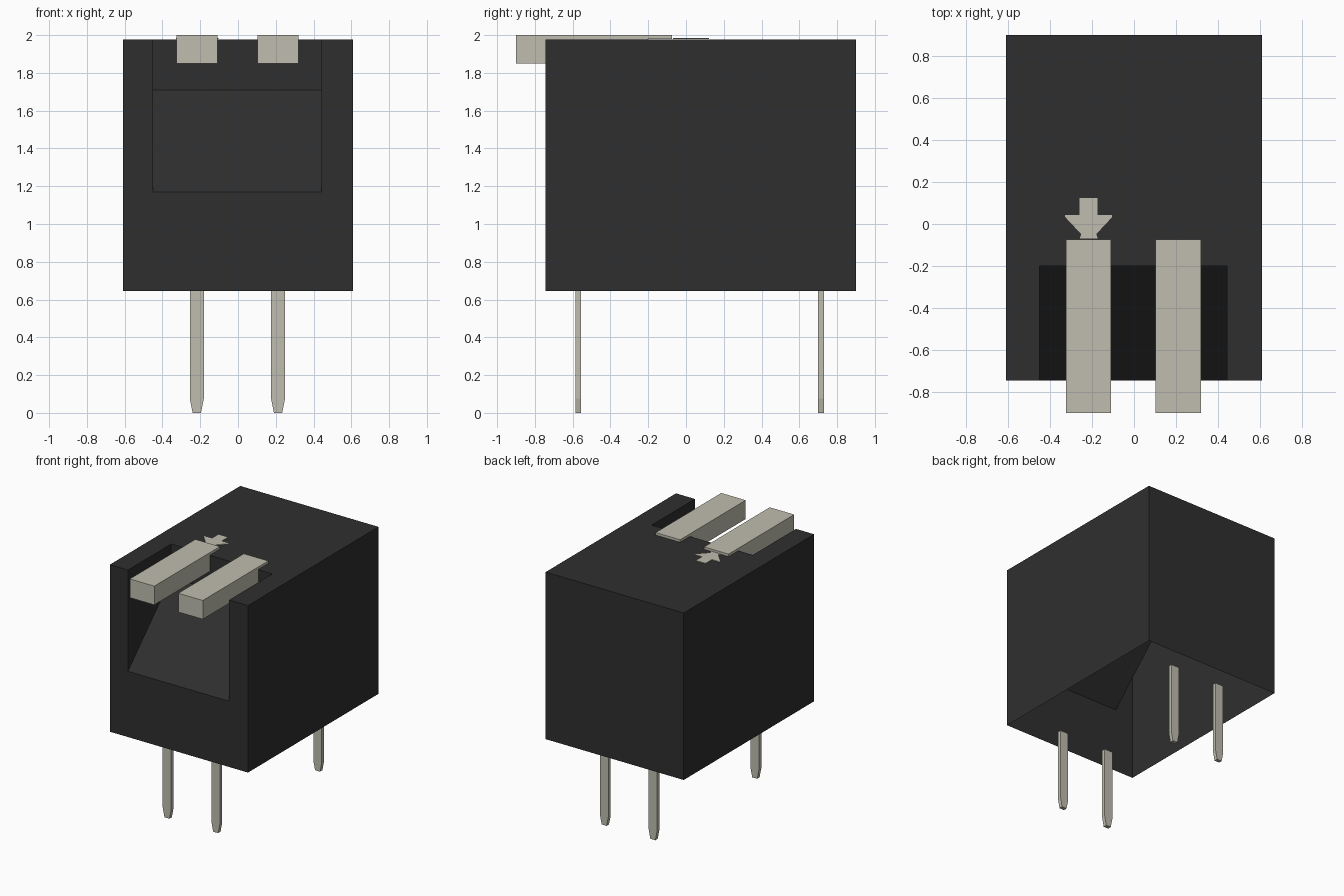
import bpy
import bmesh

cube = bpy.data.objects.get("Cube")
if cube:
    bpy.data.objects.remove(cube, do_unlink=True)


def material(name, rgb):
    m = bpy.data.materials.new(name)
    m.use_nodes = True
    m.diffuse_color = (*rgb, 1)
    m.node_tree.nodes["Principled BSDF"].inputs["Base Color"].default_value = (*rgb, 1)
    return m


BLACK = material("black plastic", (0.028, 0.028, 0.028))
TIN = material("tin metal", (0.53, 0.515, 0.43))


def finish(name, bm, mat):
    bmesh.ops.remove_doubles(bm, verts=bm.verts, dist=1e-5)
    bmesh.ops.recalc_face_normals(bm, faces=bm.faces)
    mesh = bpy.data.meshes.new(name)
    bm.to_mesh(mesh)
    bm.free()
    mesh.materials.append(mat)
    obj = bpy.data.objects.new(name, mesh)
    bpy.context.collection.objects.link(obj)
    return obj


def prism(name, points, offset, mat):
    """Close an outline into a face and extrude it along the offset."""
    bm = bmesh.new()
    face = bm.faces.new([bm.verts.new(p) for p in points])
    out = bmesh.ops.extrude_face_region(bm, geom=[face], use_keep_orig=True)
    moved = [v for v in out["geom"] if isinstance(v, bmesh.types.BMVert)]
    bmesh.ops.translate(bm, verts=moved, vec=offset)
    return finish(name, bm, mat)


# Housing: thin shell, open underneath, with a sloping recess at the front
X, Y0, Y1, Z0, Z1 = 0.61, -0.745, 0.90, 0.645, 1.978
RL, RR = -0.45, 0.443             # recess sides
RY, RLOW, RHIGH = -0.20, 1.17, 1.71   # recess back wall, ramp foot and head

bm = bmesh.new()


def face(*points):
    bm.faces.new([bm.verts.new(p) for p in points])


for x in (-X, X):
    face((x, Y0, Z0), (x, Y1, Z0), (x, Y1, Z1), (x, Y0, Z1))
face((X, Y1, Z0), (-X, Y1, Z0), (-X, Y1, Z1), (X, Y1, Z1))
# U-shaped front and top
face((-X, Y0, Z0), (X, Y0, Z0), (X, Y0, Z1), (RR, Y0, Z1),
     (RR, Y0, RLOW), (RL, Y0, RLOW), (RL, Y0, Z1), (-X, Y0, Z1))
face((-X, Y0, Z1), (RL, Y0, Z1), (RL, RY, Z1), (RR, RY, Z1),
     (RR, Y0, Z1), (X, Y0, Z1), (X, Y1, Z1), (-X, Y1, Z1))
# Recess ramp, back wall and cheeks
face((RL, Y0, RLOW), (RR, Y0, RLOW), (RR, RY, RHIGH), (RL, RY, RHIGH))
face((RL, RY, RHIGH), (RR, RY, RHIGH), (RR, RY, Z1), (RL, RY, Z1))
for x in (RL, RR):
    face((x, Y0, RLOW), (x, RY, RHIGH), (x, RY, Z1), (x, Y0, Z1))
finish("housing", bm, BLACK)

# Contact blades: thick bar over the recess with a thin tab resting on the top
blade = [(-0.90, 1.85), (RY, 1.85), (RY, 1.98), (-0.073, 1.98), (-0.073, 2.0), (-0.90, 2.0)]
for side, x in (("right", -0.325), ("left", 0.103)):
    prism(side + "_contact_blade", [(x, y, z) for y, z in blade], (0.216, 0, 0), TIN)

# Flat arrow marker on the top
half = [(0.043, 0.123), (0.043, 0.043), (0.112, 0.043), (0.112, 0.033),
        (0.036, -0.048), (0.043, -0.07)]
outline = half + [(-x, y) for x, y in reversed(half)]
prism("arrow_marker", [(x - 0.216, y, 1.979) for x, y in outline], (0, 0, 0.005), TIN)

# Four flat pins with tapered tips
pin = [(-0.022, 0), (0.022, 0), (0.037, 0.075), (0.037, 0.65), (-0.037, 0.65), (-0.037, 0.075)]
for row, y in (("front", -0.57), ("back", 0.715)):
    for side, cx in (("right", -0.218), ("left", 0.212)):
        prism(f"{row}_{side}_pin", [(cx + x, y - 0.015, z) for x, z in pin], (0, 0.03, 0), TIN)
